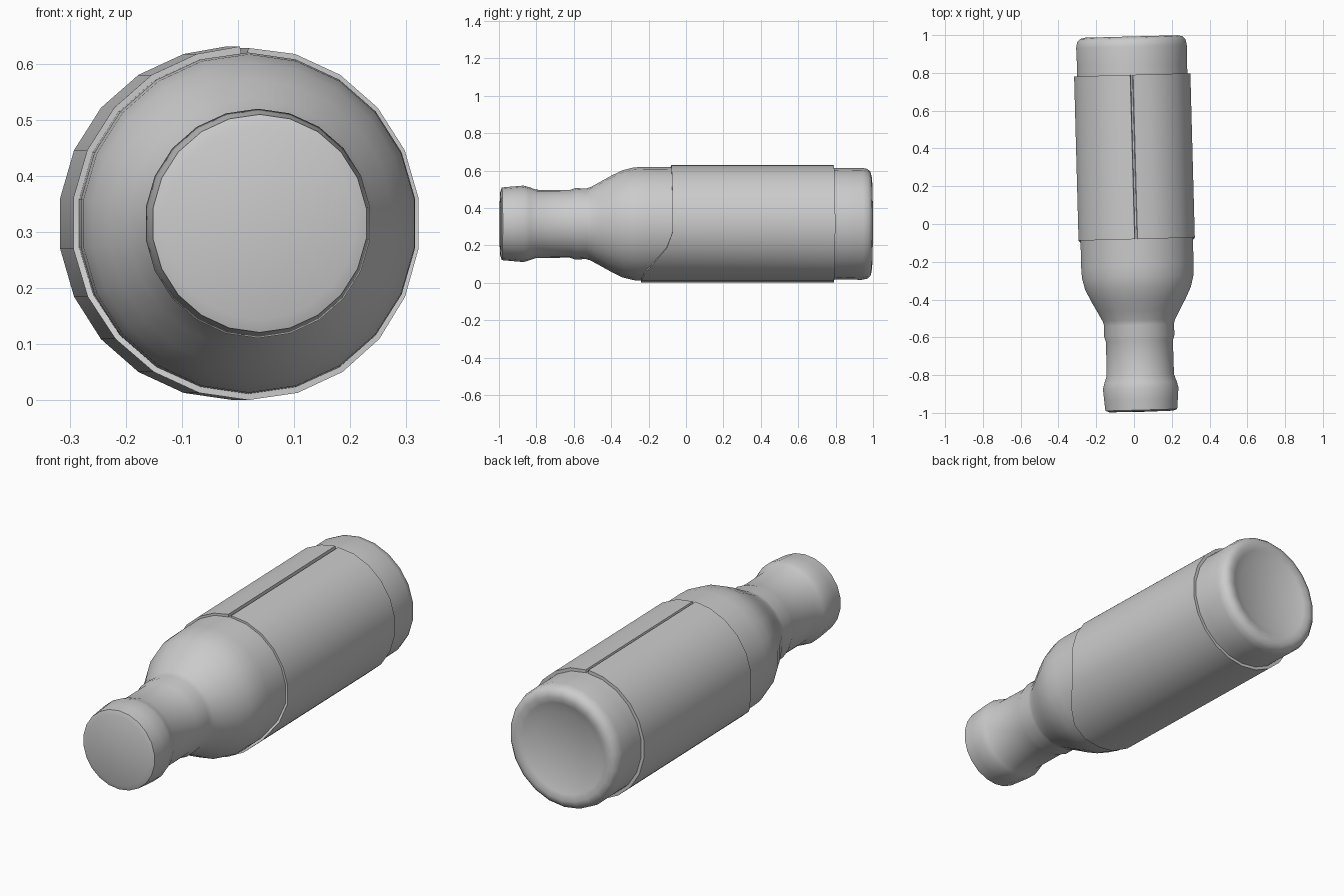
import bpy, bmesh, math
from math import sin, cos, pi

if "Cube" in bpy.data.objects:
    bpy.data.objects.remove(bpy.data.objects["Cube"])

SEG = 22
TILT = 0.027           # the bottle lies slightly askew
CENTRE = (0.012, 0.0, 0.315)


def ring_point(angle, y, r):
    # angle 0 is the top, the bottle axis runs along y
    return (r * sin(angle), y, r * cos(angle) * 1.012)


def finish(name, bm, angle):
    bmesh.ops.recalc_face_normals(bm, faces=bm.faces)
    mesh = bpy.data.meshes.new(name)
    bm.to_mesh(mesh)
    bm.free()
    obj = bpy.data.objects.new(name, mesh)
    bpy.context.collection.objects.link(obj)
    obj.location = CENTRE
    obj.rotation_euler = (0, 0, TILT)
    bpy.ops.object.select_all(action='DESELECT')
    obj.select_set(True)
    bpy.context.view_layer.objects.active = obj
    bpy.ops.object.shade_smooth_by_angle(angle=math.radians(angle))
    return obj


def bridge(bm, a, b, closed):
    n = len(a)
    for i in range(n if closed else n - 1):
        j = (i + 1) % n
        bm.faces.new((a[i], a[j], b[j], b[i]))


# Bottle: cap, neck ring, shoulder, body and dished base in one lathe profile
profile = [
    (-0.993, 0.170), (-0.985, 0.192), (-0.93, 0.197), (-0.87, 0.202),
    (-0.84, 0.194), (-0.80, 0.180), (-0.62, 0.179), (-0.59, 0.189),
    (-0.535, 0.186), (-0.51, 0.194), (-0.46, 0.221), (-0.40, 0.254),
    (-0.34, 0.283), (-0.28, 0.298), (-0.22, 0.301), (0.20, 0.299),
    (0.78, 0.296), (0.84, 0.294), (0.94, 0.296), (0.97, 0.290),
    (0.987, 0.274), (0.993, 0.250), (0.985, 0.220), (0.965, 0.170),
]
bm = bmesh.new()
rings = [[bm.verts.new(ring_point(2 * pi * i / SEG, y, r)) for i in range(SEG)]
         for y, r in profile]
for a, b in zip(rings, rings[1:]):
    bridge(bm, a, b, True)
for ring, y in ((rings[0], -0.995), (rings[-1], 0.96)):
    tip = bm.verts.new((0, y, 0))
    for i in range(SEG):
        bm.faces.new((ring[i], ring[(i + 1) % SEG], tip))
finish("bottle", bm, 50)

# Label: raised wrap with a seam on top and a front edge that dips underneath
bm = bmesh.new()
columns = [(0.0, 0.294), (0.015, 0.309)]
columns += [(2 * pi * i / SEG, 0.311) for i in range(1, SEG)]
columns += [(2 * pi - 0.035, 0.312), (2 * pi - 0.025, 0.294)]
rows = [[], [], [], []]
for angle, r in columns:
    dip = min(1, max(0, (-cos(angle) - 0.3) / 0.6))
    front = -0.08 - 0.16 * dip
    inner = min(r, 0.293)
    for row, (y, rad) in zip(rows, ((front, inner), (front, r), (0.79, r), (0.79, inner))):
        row.append(bm.verts.new(ring_point(angle, y, rad)))
for a, b in zip(rows, rows[1:]):
    bridge(bm, a, b, False)
bmesh.ops.remove_doubles(bm, verts=bm.verts, dist=0.0001)
finish("label", bm, 40)
